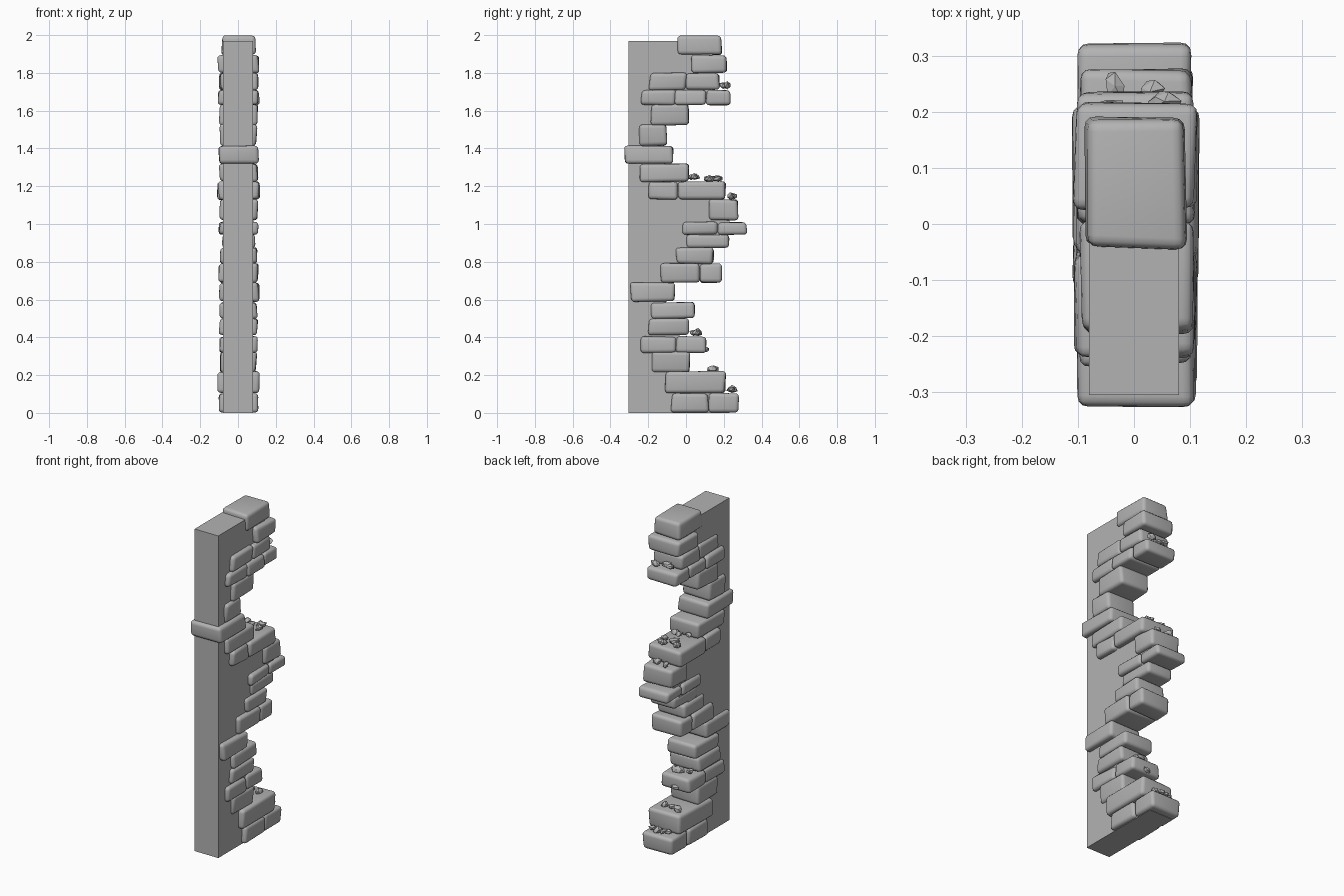
import bpy, bmesh, random
from mathutils import Vector, Matrix

random.seed(7)
cube = bpy.data.objects.get("Cube")
if cube:
    bpy.data.objects.remove(cube, do_unlink=True)

stone = bpy.data.materials.new("stone grey")
stone.use_nodes = True
colour = (0.45, 0.45, 0.45, 1)
stone.diffuse_color = colour
stone.node_tree.nodes["Principled BSDF"].inputs["Base Color"].default_value = colour


def finish(bm, name, smooth):
    bmesh.ops.recalc_face_normals(bm, faces=bm.faces)
    mesh = bpy.data.meshes.new(name)
    bm.to_mesh(mesh)
    bm.free()
    mesh.materials.append(stone)
    for p in mesh.polygons:
        p.use_smooth = smooth
    obj = bpy.data.objects.new(name, mesh)
    bpy.context.collection.objects.link(obj)
    return obj


def brick(name, y0, y1, z0, z1, half):
    """Worn stone block: a cube with uneven corners and rounded edges."""
    bm = bmesh.new()
    bmesh.ops.create_cube(bm, size=1)
    size = Vector((2 * half, y1 - y0, z1 - z0))
    centre = Vector((0.003, (y0 + y1) / 2, (z0 + z1) / 2))
    for v in bm.verts:
        wobble = Vector((random.uniform(-.007, .007), random.uniform(-.009, .004),
                         random.uniform(-.004, .003)))
        v.co = Vector(a * b for a, b in zip(v.co, size)) + centre + wobble
        v.co.z = max(v.co.z, 0.002)
    bmesh.ops.bevel(bm, geom=bm.edges[:], offset=0.02, segments=3,
                    profile=0.55, affect='EDGES', clamp_overlap=True)
    return finish(bm, name, True)


def pebble(name, x, y, z, r):
    """Chipped angular rubble."""
    bm = bmesh.new()
    bmesh.ops.create_icosphere(bm, subdivisions=1, radius=r)
    turn = Matrix.Rotation(random.uniform(0, 6), 3, 'Z')
    for v in bm.verts:
        v.co *= random.uniform(0.7, 1.2)
        v.co = turn @ Vector((v.co.x * 1.25, v.co.y * 0.9, v.co.z * 0.8))
        v.co += Vector((x, y, z))
    return finish(bm, name, False)


# Courses from the ground up: bottom, top, half width, joints along y
courses = [
    (0.00, 0.105, 0.102, (-.075, .12, .28)),
    (0.105, 0.22, 0.105, (-.11, .21)),
    (0.215, 0.325, 0.095, (-.18, .02)),
    (0.32, 0.405, 0.100, (-.24, -.05, .11)),
    (0.41, 0.50, 0.098, (-.195, .015)),
    (0.50, 0.585, 0.095, (-.18, .045)),
    (0.59, 0.69, 0.108, (-.29, -.055)),
    (0.69, 0.79, 0.103, (-.13, .075, .19)),
    (0.79, 0.875, 0.100, (-.05, .145)),
    (0.875, 0.945, 0.093, (.005, .23)),
    (0.945, 1.01, 0.100, (-.015, .175, .325)),
    (1.02, 1.13, 0.102, (.125, .28)),
    (1.13, 1.225, 0.108, (-.195, -.04, .215)),
    (1.225, 1.32, 0.098, (-.24, .015)),
    (1.32, 1.415, 0.108, (-.325, -.065)),
    (1.415, 1.53, 0.094, (-.25, -.10)),
    (1.525, 1.635, 0.098, (-.18, .02)),
    (1.63, 1.71, 0.106, (-.235, -.055, .11, .24)),
    (1.71, 1.80, 0.100, (-.19, .005, .18)),
    (1.80, 1.895, 0.106, (.03, .22)),
    (1.895, 2.0, 0.090, (-.04, .19)),
]
for row, (z0, z1, half, joints) in enumerate(courses):
    for col, (a, b) in enumerate(zip(joints, joints[1:])):
        brick(f"brick_{row + 1}_{col + 1}", a, b, z0, z1, half + random.uniform(-.003, .003))

# Smooth wall core whose broken rear edge steps inside the bricks
front, top, side = -0.305, 1.97, 0.08
profile = [(front, 0)]
backs = [c[3][-1] - 0.05 for c in courses]
for i, back in enumerate(backs):
    low, high = 0, top
    if i > 0:
        low = courses[i][0] + (0.025 if back > backs[i - 1] else -0.025)
    if i < len(courses) - 1:
        high = courses[i + 1][0] + (0.025 if backs[i + 1] > back else -0.025)
    profile += [(back, low), (back, high)]
profile.append((front, top))
bm = bmesh.new()
face = bm.faces.new([bm.verts.new((-side, y, z)) for y, z in profile])
solid = bmesh.ops.extrude_face_region(bm, geom=[face])
bmesh.ops.translate(bm, vec=(2 * side, 0, 0),
                    verts=[g for g in solid["geom"] if isinstance(g, bmesh.types.BMVert)])
finish(bm, "wall_core", False)

# Rubble on the ledges: y, z, count, spread along y
for ledge, (y, z, count, spread) in enumerate([
        (.25, .125, 4, .025), (.13, .232, 3, .02), (.05, .425, 3, .02),
        (.10, .335, 1, .01), (.25, 1.148, 2, .015), (.04, 1.25, 3, .02),
        (.16, 1.24, 7, .05), (.21, 1.735, 3, .015)]):
    for n in range(count):
        x = (n + 0.5) / count * 0.14 - 0.07 + random.uniform(-.01, .01)
        pebble(f"rubble_{ledge + 1}_{n + 1}", x, y + random.uniform(-spread, spread),
               z, random.uniform(.018, .028))
